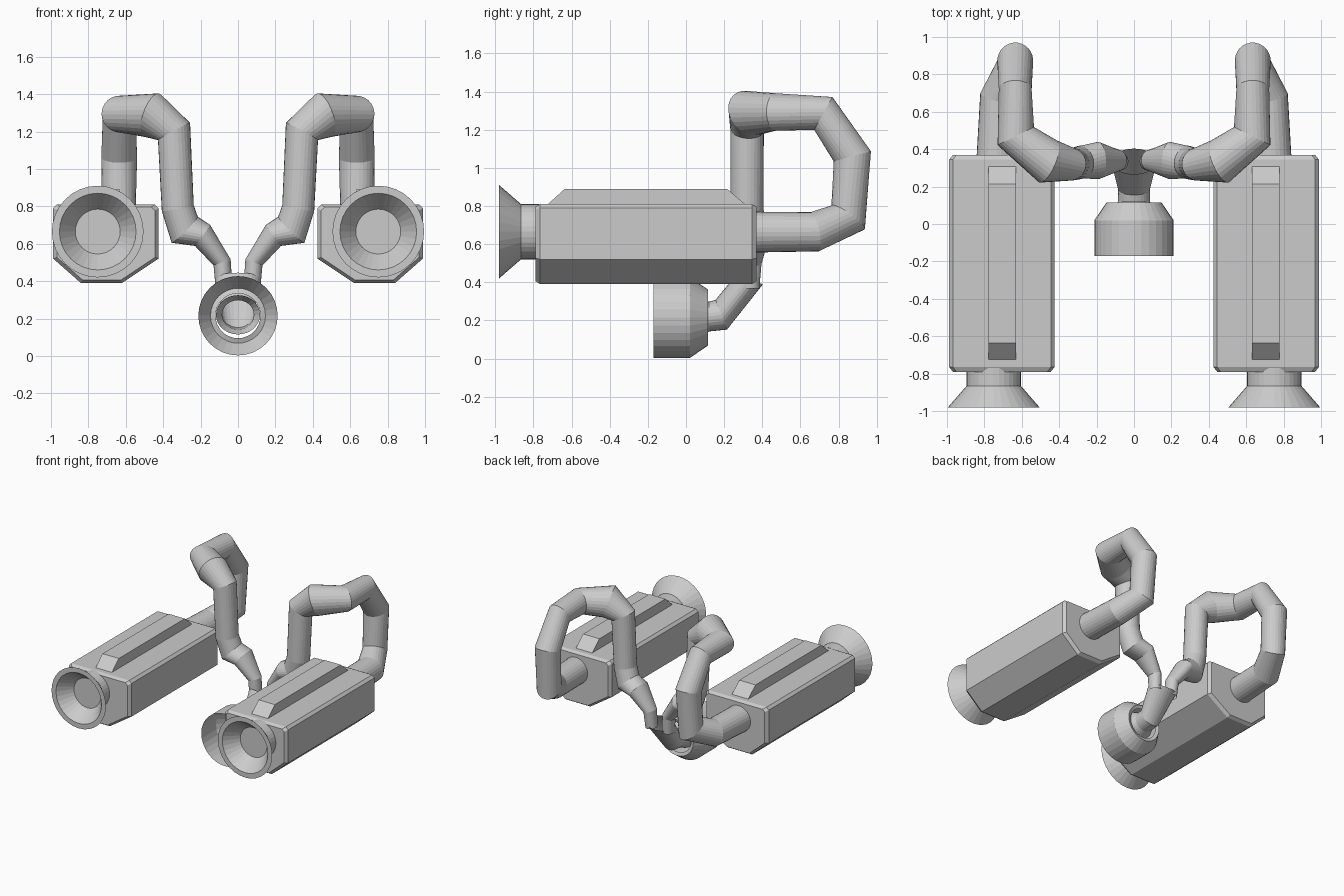
import bpy, bmesh
from math import cos, sin, tau
from mathutils import Vector

if "Cube" in bpy.data.objects:
    bpy.data.objects.remove(bpy.data.objects["Cube"])


def loft(name, rings, caps=(True, True), mirror=False):
    """Skin a list of equal-length point rings."""
    bm = bmesh.new()
    vs = [[bm.verts.new(p) for p in r] for r in rings]
    n = len(vs[0])
    for a, b in zip(vs, vs[1:]):
        for i in range(n):
            j = (i + 1) % n
            bm.faces.new((a[i], a[j], b[j], b[i]))
    if caps[0]:
        bm.faces.new(vs[0][::-1])
    if caps[1]:
        bm.faces.new(vs[-1])
    bmesh.ops.recalc_face_normals(bm, faces=bm.faces)
    me = bpy.data.meshes.new(name)
    bm.to_mesh(me)
    bm.free()
    ob = bpy.data.objects.new(name, me)
    bpy.context.collection.objects.link(ob)
    if mirror:
        ob.modifiers.new("mirror", 'MIRROR')
    return ob


def turned(name, x, z, profile, caps, mirror=False, n=32):
    """Revolve (y, radius) pairs about an axis parallel to y."""
    rings = [[(x + r * cos(tau * i / n), y, z + r * sin(tau * i / n))
              for i in range(n)] for y, r in profile]
    return loft(name, rings, caps, mirror)


def hose(name, path, n=28):
    """Mitred tube through (x, y, z, radius, depth factor) joints."""
    pts = [Vector(p[:3]) for p in path]
    rings = []
    side = Vector((1, 0, 0))
    for k, p in enumerate(pts):
        d_in = (p - pts[max(k - 1, 0)]) if k else (pts[1] - p)
        d_out = (pts[k + 1] - p) if k < len(pts) - 1 else d_in
        d_in, d_out = d_in.normalized(), d_out.normalized()
        plane = (d_in + d_out).normalized()
        side = (side - d_in * side.dot(d_in)).normalized()
        up = d_in.cross(side)
        ring = []
        for i in range(n):
            o = (side * cos(tau * i / n) + up * sin(tau * i / n)) * path[k][3]
            o -= d_in * (o.dot(plane) / d_in.dot(plane))
            o.y *= path[k][4] if len(path[k]) > 4 else 1
            ring.append(p + o)
        rings.append(ring)
        side = side - d_out * side.dot(d_out)
    return loft(name, rings, (False, False), True)


# Canister bodies with chamfered ends
section = [(.425, .52), (.62, .39), (.84, .39), (.988, .52),
           (.988, .79), (.968, .81), (.445, .81), (.425, .79)]


def body_ring(y, s):
    return [(.706 + (x - .706) * s, y, .62 + (z - .62) * s) for x, z in section]


loft("canister_body", [body_ring(-.79, .93), body_ring(-.765, 1),
                       body_ring(.345, 1), body_ring(.37, .93)], mirror=True)

# Raised ridge on top of each canister
ridge = [(-.735, .80), (.32, .80), (.215, .89), (-.635, .89)]
loft("canister_ridge", [[(x, y, z) for y, z in ridge] for x in (.63, .777)], mirror=True)

# Flared nozzles with recessed floor
turned("nozzle", .75, .665, [(-.77, .145), (-.865, .145), (-.98, .245),
                             (-.98, .205), (-.87, .12)], (False, True), True)

# Hoses looping from canister backs down to the mask
hose("hose", [(.735, .35, .663, .107), (.72, .675, .665, .103), (.64, .85, .74, .092),
              (.635, .872, 1.06, .096), (.635, .72, 1.285, .088),
              (.632, .47, 1.293, .098), (.46, .335, 1.287, .118),
              (.342, .32, 1.2, .088), (.322, .32, .79, .086),
              (.285, .33, .675, .088), (.19, .34, .645, .066, 1.5),
              (.085, .34, .50, .047, 1.2), (.075, .335, .37, .045, 1.1)])

# Mask cup
turned("mask_cup", 0, .215, [(-.17, .212), (.02, .212), (.115, .147), (.105, .12)],
       (False, False), n=32)

# Connector funnel behind the mask: (y, z, x radius, y half-vector, z half-vector)
stations = [(.06, .22, .118, 0, .105), (.12, .22, .085, 0, .078),
            (.185, .23, .085, -.03, .078), (.335, .417, .122, -.068, .028)]
loft("mask_connector", [[(rx * cos(tau * i / 28), y + dy * sin(tau * i / 28),
                          z + dz * sin(tau * i / 28)) for i in range(28)]
                        for y, z, rx, dy, dz in stations], (False, False))
